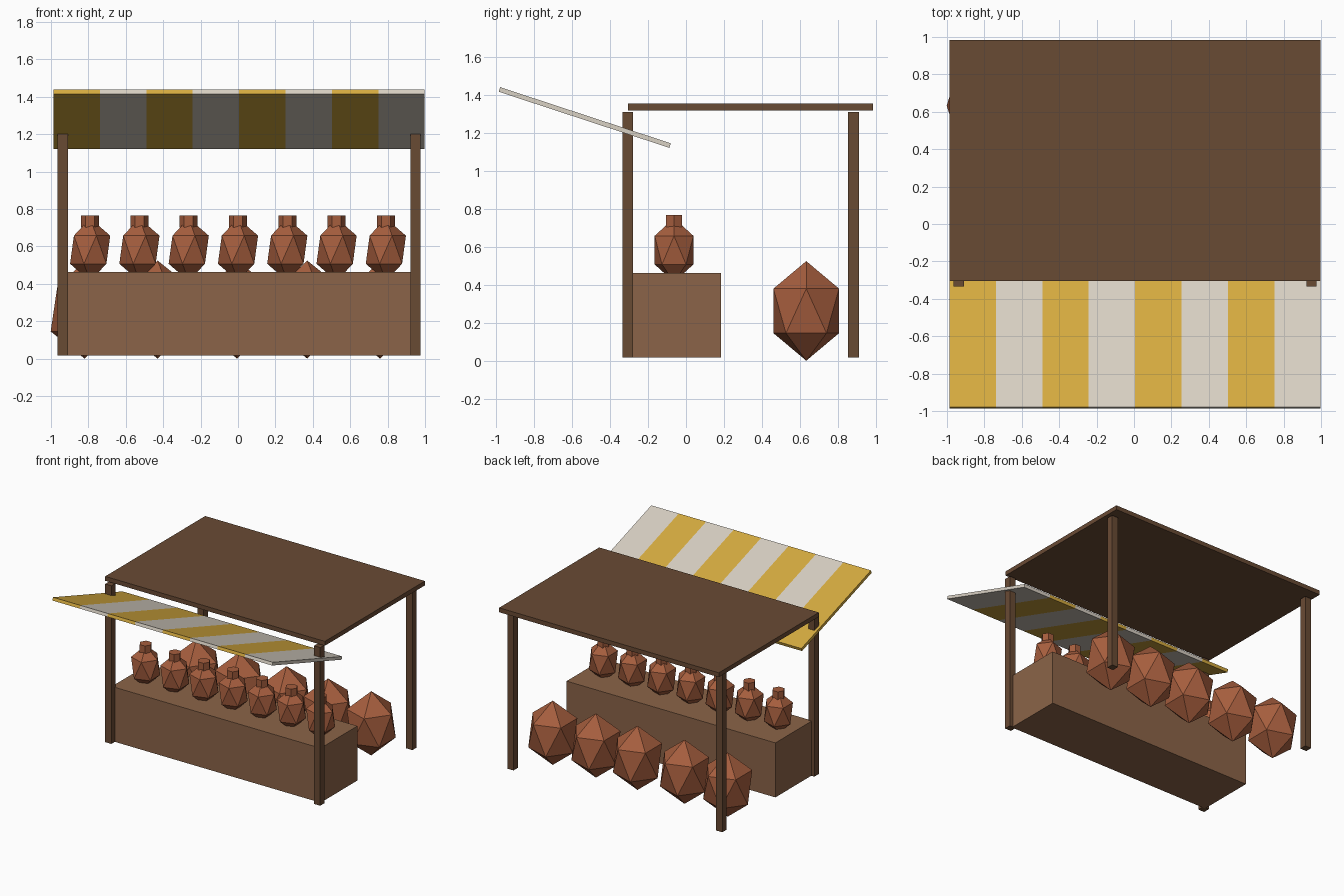
import bpy, bmesh
from math import radians, floor
from mathutils import Matrix, Vector

if "Cube" in bpy.data.objects:
    bpy.data.objects.remove(bpy.data.objects["Cube"], do_unlink=True)


def material(name, rgb):
    m = bpy.data.materials.new(name)
    m.use_nodes = True
    m.diffuse_color = (*rgb, 1)
    m.node_tree.nodes["Principled BSDF"].inputs["Base Color"].default_value = (*rgb, 1)
    return m


dark_wood = material("dark wood", (0.141, 0.069, 0.034))
light_wood = material("light wood", (0.258, 0.127, 0.065))
clay = material("clay", (0.381, 0.112, 0.048))
yellow = material("yellow cloth", (0.68, 0.413, 0.051))
cream = material("cream cloth", (0.694, 0.638, 0.552))


def add_object(name, bm, *mats):
    mesh = bpy.data.meshes.new(name)
    bm.to_mesh(mesh)
    bm.free()
    for m in mats:
        mesh.materials.append(m)
    obj = bpy.data.objects.new(name, mesh)
    bpy.context.collection.objects.link(obj)
    return obj


def box(name, x, y, z, mat):
    """Box from (min, max) ranges along each axis."""
    bm = bmesh.new()
    size = [b - a for a, b in (x, y, z)]
    mid = [(a + b) / 2 for a, b in (x, y, z)]
    bmesh.ops.create_cube(bm, size=1, matrix=Matrix.Translation(mid) @ Matrix.Diagonal((*size, 1)))
    return add_object(name, bm, mat)


def faceted_body(bm, centre, radius, half_height):
    """Stretched twenty-sided clay body."""
    stretch = Matrix.Diagonal((radius, radius, half_height, 1))
    bmesh.ops.create_icosphere(bm, subdivisions=1, radius=1,
                               matrix=Matrix.Translation(centre) @ stretch)


# Frame: roof, four posts and the counter
CX = 0.006
BASE = 0.017
LEFT, RIGHT = CX - 0.992, CX + 0.992
box("roof", (LEFT, RIGHT), (-0.305, 0.985), (1.317, 1.353), dark_wood)
for side, sx in (("right", -1), ("left", 1)):
    for end, py in (("front", -0.307), ("back", 0.882)):
        px = CX + sx * 0.943
        box(f"{end}_{side}_post", (px - 0.028, px + 0.028), (py - 0.028, py + 0.028),
            (BASE, 1.308), dark_wood)
box("counter", (CX - 0.943, CX + 0.943), (-0.29, 0.185), (BASE, 0.462), light_wood)

# Sloping awning, cut into eight alternating stripes
STRIPES = 8
bm = bmesh.new()
bmesh.ops.create_cube(bm, size=1, matrix=Matrix.Diagonal((RIGHT - LEFT, 0.945, 0.025, 1)))
step = (RIGHT - LEFT) / STRIPES
for i in range(1, STRIPES):
    bmesh.ops.bisect_plane(bm, geom=bm.verts[:] + bm.edges[:] + bm.faces[:],
                           plane_co=((i - STRIPES / 2) * step, 0, 0), plane_no=(1, 0, 0))
for f in bm.faces:
    inside = f.calc_center_median().x * 0.999
    f.material_index = floor(inside / step + STRIPES / 2) % 2
awning = add_object("awning", bm, yellow, cream)
awning.location = (CX, -0.533, 1.28)
awning.rotation_euler.x = radians(-18.2)

# Row of small necked jars on the counter
for i in range(7):
    spot = Vector(((i - 3) * 0.2635, -0.063, 0.582))
    bm = bmesh.new()
    faceted_body(bm, spot, 0.12, 0.168)
    neck = Matrix.Translation(spot + Vector((0, 0, 0.151))) @ Matrix.Rotation(radians(90), 4, "Z")
    bmesh.ops.create_cone(bm, cap_ends=True, segments=6, radius1=0.048, radius2=0.048,
                          depth=0.066, matrix=neck)
    add_object(f"small_jar_{i + 1}", bm, clay)

# Large jars on the ground behind the counter
for i, x in enumerate((-0.82, -0.43, -0.005, 0.37, 0.76)):
    bm = bmesh.new()
    faceted_body(bm, (x, 0.633, 0.262), 0.203, 0.262)
    add_object(f"large_jar_{i + 1}", bm, clay)
